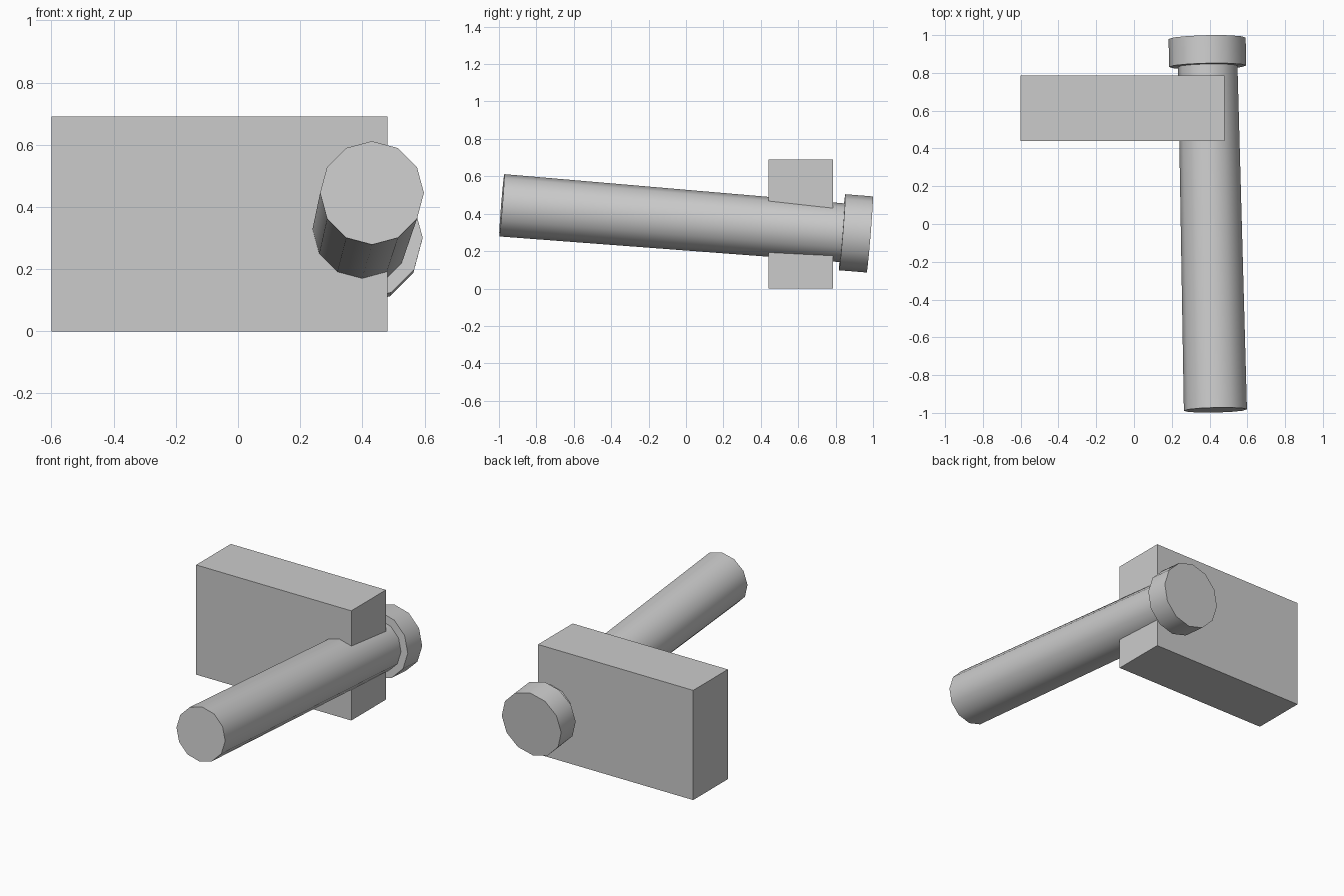
import bpy
import math
from mathutils import Vector

cube = bpy.data.objects.get("Cube")
if cube:
    bpy.data.objects.remove(cube, do_unlink=True)

# Single plain grey material
grey = bpy.data.materials.new("plain_grey")
grey.use_nodes = True
colour = (0.6, 0.6, 0.6, 1)
grey.diffuse_color = colour
grey.node_tree.nodes["Principled BSDF"].inputs["Base Color"].default_value = colour


def rod(name, start, end, r_start, r_end):
    """Twelve-sided, smooth-sided rod between two points."""
    start, end = Vector(start), Vector(end)
    axis = end - start
    bpy.ops.mesh.primitive_cone_add(vertices=12, radius1=r_start, radius2=r_end,
                                    depth=axis.length, location=(start + end) / 2)
    obj = bpy.context.object
    obj.name = name
    obj.rotation_euler = axis.to_track_quat('Z', 'Y').to_euler()
    obj.data.materials.append(grey)
    bpy.ops.object.shade_smooth_by_angle(angle=math.radians(40))
    return obj


# Rectangular block
bpy.ops.mesh.primitive_cube_add(size=1, location=(-0.06, 0.613, 0.345))
block = bpy.context.object
block.name = "block"
block.scale = (1.08, 0.345, 0.69)
bpy.ops.object.transform_apply(location=False, rotation=False, scale=True)
block.data.materials.append(grey)

# Slightly tapered, tilted shaft running through the block
rod("shaft", (0.431, -0.985, 0.445), (0.389, 0.9, 0.293), 0.167, 0.157)

# Wider end cap behind the block
rod("end_cap", (0.39, 0.835, 0.301), (0.387, 0.983, 0.289), 0.204, 0.204)
